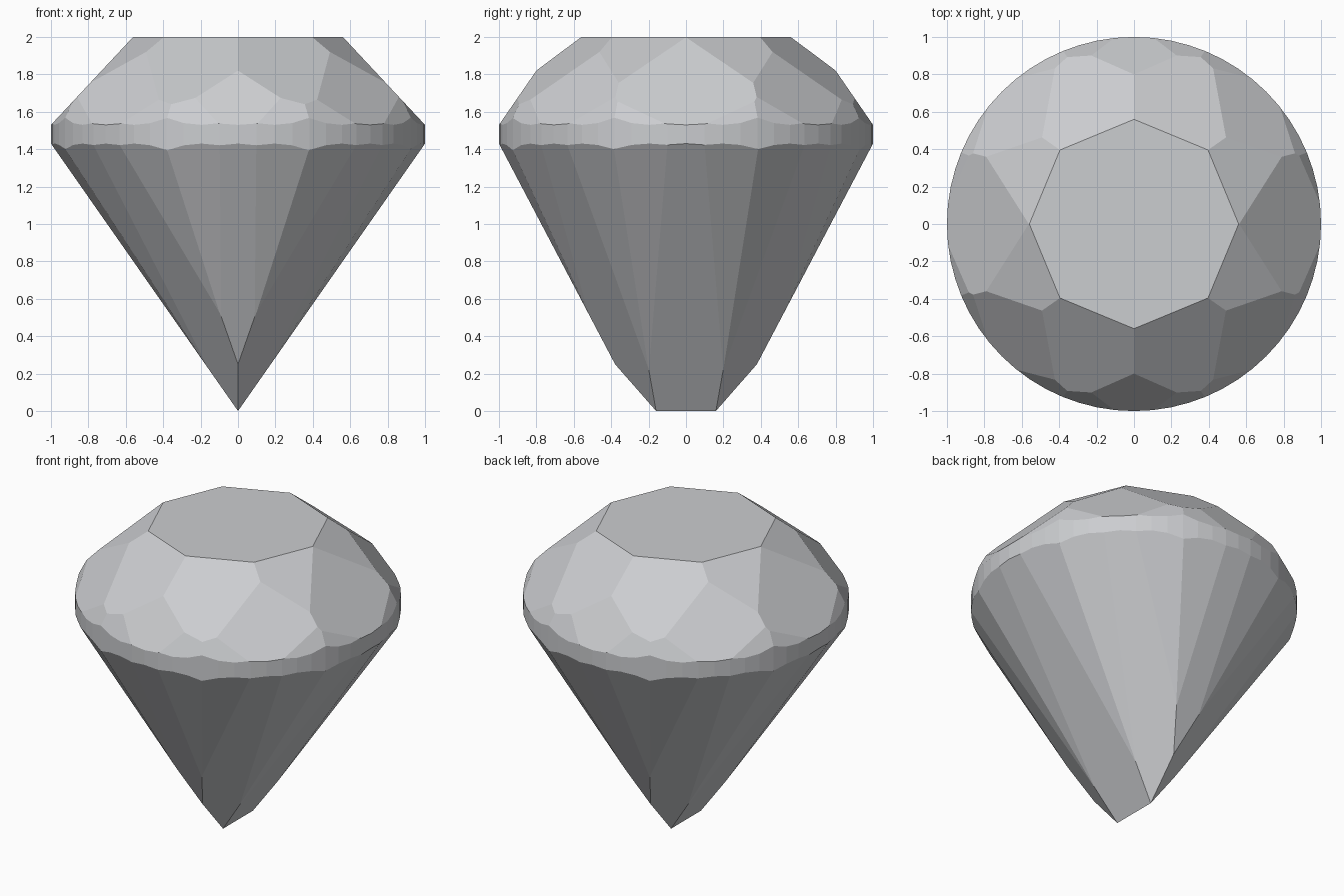
import bpy, bmesh
from math import radians, cos, sin
from mathutils import Vector

cube = bpy.data.objects.get("Cube")
if cube:
    bpy.data.objects.remove(cube, do_unlink=True)

TABLE, CROWN, PAVILION = 2.0, 1.53, 1.43    # heights of the table and girdle edges
TABLE_RADIUS = 0.517                        # distance from axis to table edges

# Facet family: angle from the x axis -> steepness of the facet
CROWN_MAINS = {0: 1.07, 45: 1.2, 90: 1.45}
STARS = {22.5: 0.70, 67.5: 0.81}
UPPER_GIRDLE = {11.25: 2.0, 33.75: 2.0, 56.25: 1.85, 78.75: 2.0}
PAVILION_MAINS = {0: 1.43, 45: 1.612, 90: 1.90}
LOWER_GIRDLE = {11.25: 1.493, 33.75: 1.589, 56.25: 1.77, 78.75: 1.93}


def cut(bm, point, normal):
    """Grind one flat facet: slice the stone and close the opening."""
    geom = bm.verts[:] + bm.edges[:] + bm.faces[:]
    result = bmesh.ops.bisect_plane(bm, geom=geom, dist=1e-4, plane_co=point,
                                    plane_no=normal, clear_outer=True)
    edges = [e for e in result["geom_cut"]
             if isinstance(e, bmesh.types.BMEdge) and e.is_valid and e.is_boundary]
    if edges:
        bmesh.ops.holes_fill(bm, edges=edges, sides=0)


def grind(bm, family, radius, height, side):
    """Cut a family of facets, mirrored into all four quadrants."""
    for angle, slope in family.items():
        for a in sorted({angle, 180 - angle, 180 + angle, (360 - angle) % 360}):
            out = Vector((cos(radians(a)), sin(radians(a)), 0))
            normal = (out * slope + Vector((0, 0, side))).normalized()
            cut(bm, out * radius + Vector((0, 0, height)), normal)


# Round blank
bm = bmesh.new()
bmesh.ops.create_cone(bm, cap_ends=True, segments=64, radius1=1, radius2=1, depth=2)
bmesh.ops.translate(bm, verts=bm.verts[:], vec=(0, 0, 1))

# Crown above the girdle
grind(bm, CROWN_MAINS, 1, CROWN, 1)
grind(bm, STARS, TABLE_RADIUS, TABLE, 1)
grind(bm, UPPER_GIRDLE, 1, CROWN, 1)

# Pavilion below the girdle
grind(bm, PAVILION_MAINS, 1, PAVILION, -1)
grind(bm, LOWER_GIRDLE, 1, PAVILION, -1)
bmesh.ops.recalc_face_normals(bm, faces=bm.faces[:])

mesh = bpy.data.meshes.new("cut_gem")
bm.to_mesh(mesh)
bm.free()
gem = bpy.data.objects.new("cut_gem", mesh)
bpy.context.collection.objects.link(gem)

# Pale grey stone
stone = bpy.data.materials.new("pale_grey")
stone.use_nodes = True
grey = (0.6, 0.61, 0.63, 1)
stone.diffuse_color = grey
stone.node_tree.nodes["Principled BSDF"].inputs["Base Color"].default_value = grey
mesh.materials.append(stone)
